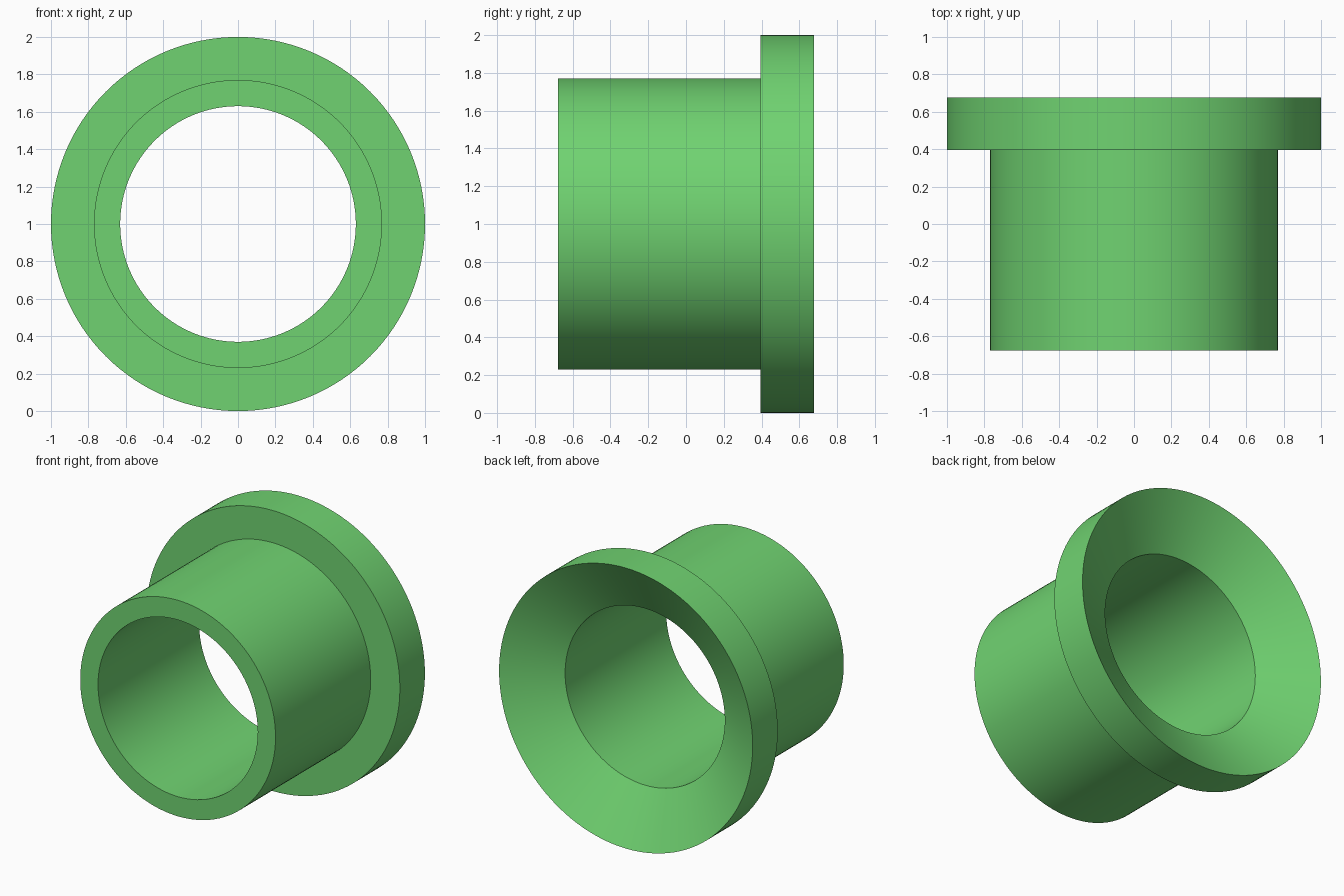
import bpy
import bmesh
import math
from mathutils import Matrix, Vector

cube = bpy.data.objects.get("Cube")
if cube:
    bpy.data.objects.remove(cube, do_unlink=True)

SEGMENTS = 128

# Single green material
green = bpy.data.materials.new("green")
green.use_nodes = True
color = (0.162, 0.65, 0.165, 1.0)
green.diffuse_color = color
green.node_tree.nodes["Principled BSDF"].inputs["Base Color"].default_value = color

# Closed cross-section (radius, y): sleeve, flange, flared mouth, bore
profile = [
    (0.63, -0.677),
    (0.77, -0.677),
    (0.77, 0.395),
    (1.00, 0.395),
    (1.00, 0.677),
    (0.63, 0.462),
]

# Revolve the cross-section around the y axis
bm = bmesh.new()
rings = []
for i in range(SEGMENTS):
    turn = Matrix.Rotation(2 * math.pi * i / SEGMENTS, 3, "Y")
    rings.append([bm.verts.new(turn @ Vector((r, y, 0))) for r, y in profile])
for i, ring in enumerate(rings):
    following = rings[(i + 1) % SEGMENTS]
    for j in range(len(profile)):
        k = (j + 1) % len(profile)
        bm.faces.new((ring[j], ring[k], following[k], following[j]))
bmesh.ops.recalc_face_normals(bm, faces=bm.faces)

mesh = bpy.data.meshes.new("flanged_bushing")
bm.to_mesh(mesh)
bm.free()
mesh.materials.append(green)

bushing = bpy.data.objects.new("flanged_bushing", mesh)
bushing.location.z = 1.0
bpy.context.collection.objects.link(bushing)

# Smooth round walls, crisp rims
bpy.ops.object.select_all(action="DESELECT")
bushing.select_set(True)
bpy.context.view_layer.objects.active = bushing
bpy.ops.object.shade_smooth_by_angle(angle=math.radians(30))
